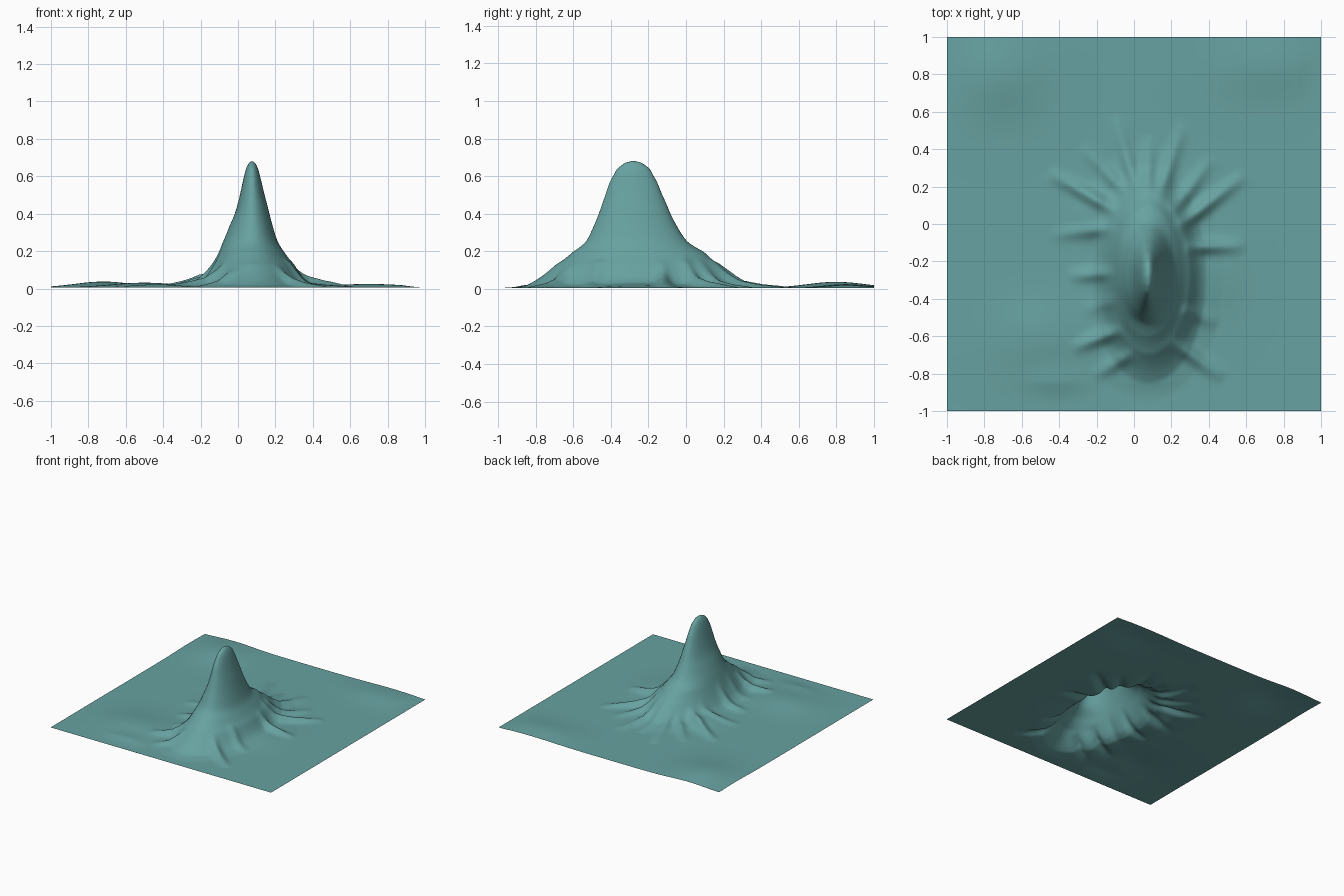
import bpy, bmesh, math

if "Cube" in bpy.data.objects:
    bpy.data.objects.remove(bpy.data.objects["Cube"])

# Contours of the peak: height, then reach to left, right, front, back
CX, CY, BASE = 0.075, -0.28, 0.007
LEVELS = [
    (0.69, .004, .004, .01, .01),
    (0.675, .02, .02, .05, .05),
    (0.645, .035, .035, .09, .09),
    (0.57, .052, .052, .13, .13),
    (0.46, .075, .08, .165, .175),
    (0.34, .12, .11, .21, .23),
    (0.255, .155, .135, .25, .285),
    (0.20, .175, .17, .32, .375),
    (0.13, .205, .225, .415, .455),
    (0.05, .255, .275, .515, .54),
    (0.02, .30, .31, .57, .60),
    (BASE, .42, .40, .66, .72),
]
# Root ridges spreading from the foot: x0, y0, x1, y1, height
RIDGES = [
    (-.08, .06, -.46, .28, .055), (-.10, -.02, -.45, -.06, .03),
    (-.03, .15, -.28, .42, .03), (.02, .15, -.10, .58, .035),
    (.07, .15, .08, .48, .03), (.13, .12, .26, .54, .035),
    (.20, .05, .42, .36, .035), (.22, -.03, .60, .27, .05),
    (.27, -.12, .60, -.12, .05), (-.10, -.26, -.36, -.28, .04),
    (-.06, -.56, -.34, -.67, .05), (0, -.68, -.22, -.82, .035),
    (.20, -.62, .48, -.83, .045), (.25, -.45, .45, -.54, .03),
    (-.08, -.40, -.28, -.47, .02),
]
# Low swells on the plain: x, y, radius x, radius y, height
SWELLS = [
    (-.72, .80, .22, .22, .033), (-.50, -.60, .26, .2, .027),
    (.70, .85, .28, .16, .02), (-.42, -.85, .15, .08, .012),
    (.45, -.25, .15, .22, .015), (-.2, .05, .12, .12, .035),
]


def contour_height(x, y):
    """Height of the main peak, blended between nested oval contours."""
    dx, dy = x - CX, y - CY
    inner = None
    for z, l, r, f, b in LEVELS:
        q = math.hypot(dx / (r if dx > 0 else l), dy / (b if dy > 0 else f))
        if q <= 1:
            if inner is None:
                return z
            t = (1 - q) / (1 - q + inner[1] - 1)
            return z + (inner[0] - z) * t
        inner = (z, q)
    return BASE


def ridge_height(x, y):
    total = 0
    for x0, y0, x1, y1, h in RIDGES:
        ux, uy = x1 - x0, y1 - y0
        t = ((x - x0) * ux + (y - y0) * uy) / (ux * ux + uy * uy)
        t = min(1, max(0, t))
        d = math.hypot(x - x0 - ux * t, y - y0 - uy * t)
        if d < .12:
            fade = min(1, t / .3) * (1 - t) ** .8
            total += h * 1.2 * fade * math.exp(-(d / .036) ** 2)
    return total


def height(x, y):
    z = contour_height(x, y) + ridge_height(x, y)
    if z < .3:
        for sx, sy, rx, ry, h in SWELLS:
            z += h * math.exp(-((x - sx) / rx) ** 2 - ((y - sy) / ry) ** 2) * (1 - z / .3)
    # Front and right borders lie flat
    edge = min(1, (y + 1) / .15, (1 - x) / .12)
    return BASE + (z - BASE) * max(0, edge)


# Mountain sheet, open underneath
bm = bmesh.new()
bmesh.ops.create_grid(bm, x_segments=220, y_segments=220, size=1)
for v in bm.verts:
    v.co.z = height(v.co.x, v.co.y)
inside = [v for v in bm.verts if not v.is_boundary]
for i in range(3):
    bmesh.ops.smooth_vert(bm, verts=inside, factor=.5, use_axis_z=True)
low = min(v.co.z for v in bm.verts)
for v in bm.verts:
    v.co.z += .005 - low
mesh = bpy.data.meshes.new("mountain")
bm.to_mesh(mesh)
bm.free()
mesh.shade_smooth()
mountain = bpy.data.objects.new("mountain", mesh)
bpy.context.collection.objects.link(mountain)

teal = bpy.data.materials.new("dull teal")
teal.diffuse_color = (.135, .36, .355, 1)
teal.use_nodes = True
teal.node_tree.nodes["Principled BSDF"].inputs["Base Color"].default_value = teal.diffuse_color
mesh.materials.append(teal)
